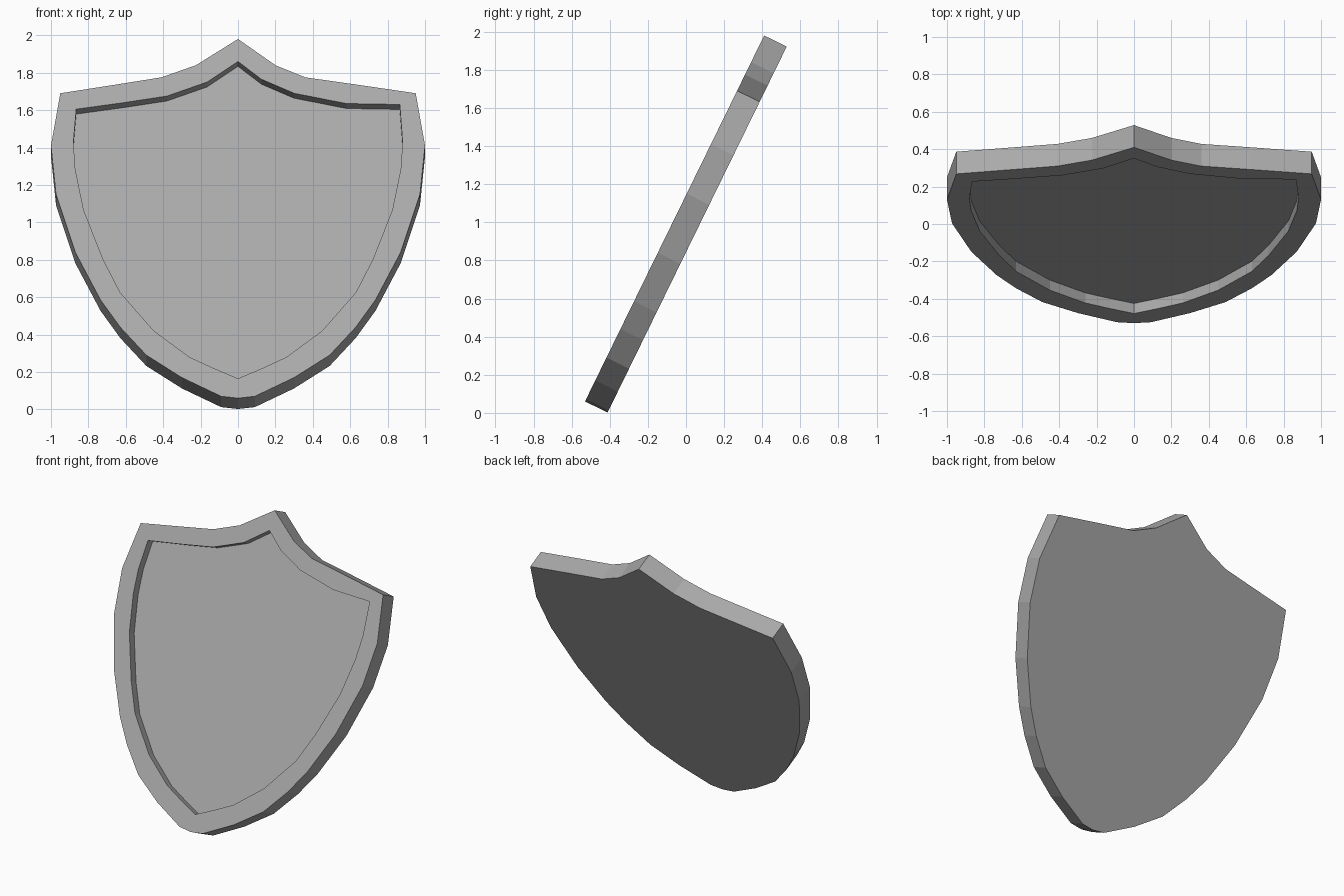
import bpy, bmesh
from mathutils import Vector

cube = bpy.data.objects.get("Cube")
if cube:
    bpy.data.objects.remove(cube, do_unlink=True)

steel = bpy.data.materials.new("plain_grey")
steel.use_nodes = True
grey = (0.4, 0.4, 0.4, 1)
steel.diffuse_color = grey
steel.node_tree.nodes["Principled BSDF"].inputs["Base Color"].default_value = grey

# The shield leans back: front plane through its lowest front point
slope = Vector((0, 0.94, 1.92)).normalized()
inward = Vector((0, slope.z, -slope.y))
base_y, base_z = -0.53, 0.06
thickness, recess = 0.132, 0.06


def outline(peak, right_top, left_top, side, tip):
    """Closed outline: peak, down the right half, tip, back up the left half."""
    mirrored = [(-x, z) for x, z in reversed(left_top + side)]
    return [(0, peak)] + right_top + side + [(0, tip)] + mirrored


def place(bm, points, depth):
    loop = []
    for x, z in points:
        y = base_y + (z - base_z) * slope.y / slope.z
        loop.append(bm.verts.new(Vector((x, y, z)) + inward * depth))
    return loop


def bridge(bm, a, b):
    for i in range(len(a)):
        j = (i + 1) % len(a)
        bm.faces.new((a[i], a[j], b[j], b[i]))


outer = outline(
    1.98,
    [(.2, 1.84), (.36, 1.775), (.63, 1.737), (.95, 1.69)],
    [(.225, 1.84), (.41, 1.775), (.63, 1.74), (.95, 1.69)],
    [(1, 1.41), (.973, 1.15), (.87, .84), (.735, .585),
     (.63, .44), (.49, .29), (.3, .17), (.09, .07)],
    .06)
inner = outline(
    1.86,
    [(.125, 1.765), (.3, 1.69), (.58, 1.635), (.865, 1.63)],
    [(.165, 1.75), (.38, 1.675), (.61, 1.64), (.865, 1.605)],
    [(.88, 1.43), (.87, 1.285), (.825, 1.065), (.72, .8),
     (.63, .625), (.45, .42), (.26, .28), (.13, .22)],
    .165)

# Shield body: back, outer edge, raised rim, recess wall and sunken panel
bm = bmesh.new()
back = place(bm, outer, thickness)
front = place(bm, outer, 0)
rim = place(bm, inner, 0)
floor = place(bm, inner, recess)
for a, b in ((back, front), (front, rim), (rim, floor)):
    bridge(bm, a, b)
bm.faces.new(back)
bm.faces.new(floor)
bmesh.ops.recalc_face_normals(bm, faces=bm.faces)

mesh = bpy.data.meshes.new("shield")
bm.to_mesh(mesh)
bm.free()
mesh.materials.append(steel)
shield = bpy.data.objects.new("shield", mesh)
bpy.context.collection.objects.link(shield)
